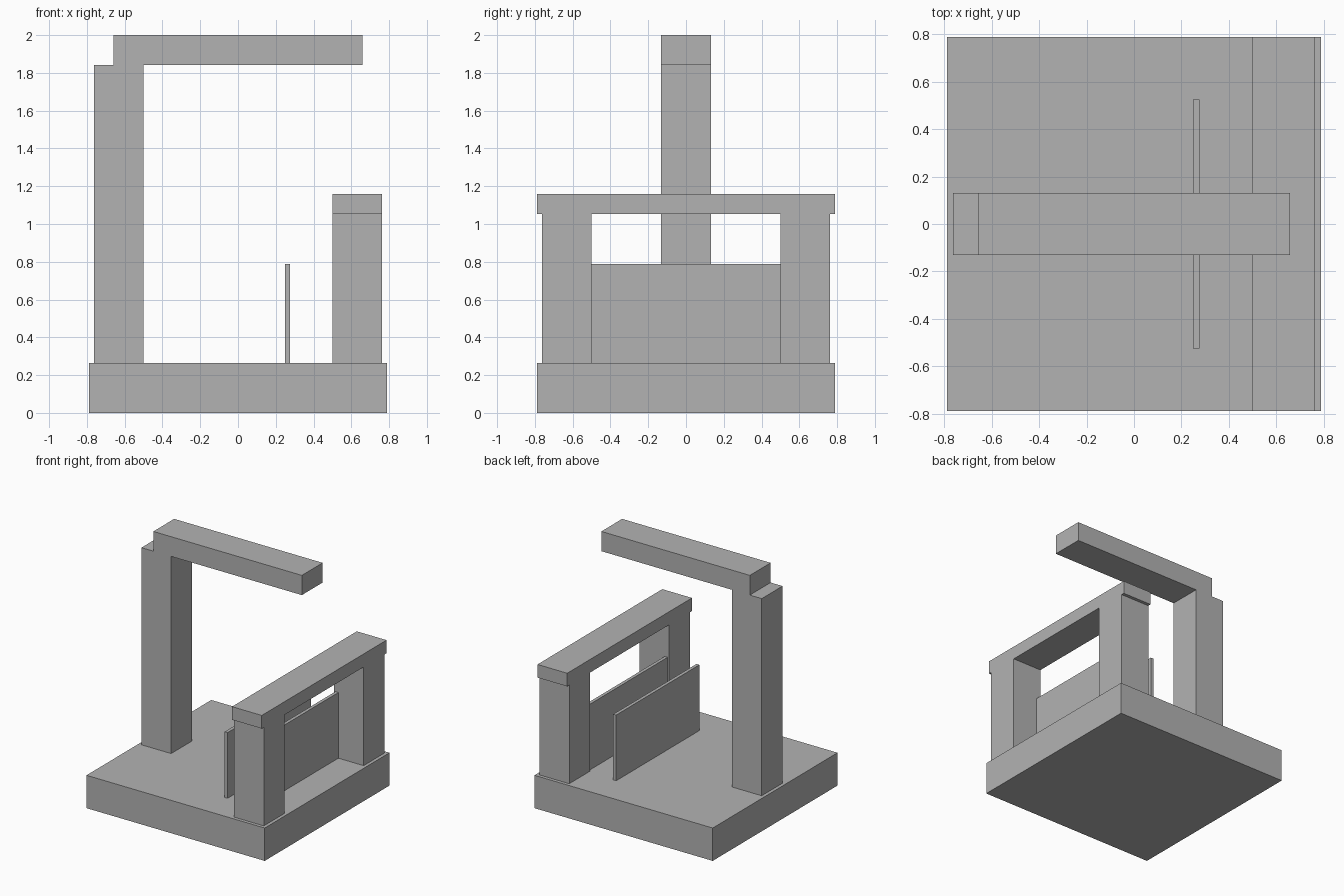
import bpy

default_cube = bpy.data.objects.get("Cube")
if default_cube:
    bpy.data.objects.remove(default_cube, do_unlink=True)

U = 2 / 7.6  # design module: the model is 7.6 modules tall

grey = bpy.data.materials.new("mid_grey")
grey.use_nodes = True
colour = (0.45, 0.45, 0.45, 1)
grey.diffuse_color = colour
grey.node_tree.nodes["Principled BSDF"].inputs["Base Color"].default_value = colour


def box(name, centre, size, bottom):
    """Box with size in modules, standing at the given bottom height."""
    x, y = centre
    bpy.ops.mesh.primitive_cube_add(
        size=1, location=(x * U, y * U, (bottom + size[2] / 2) * U))
    obj = bpy.context.object
    obj.name = name
    obj.scale = [s * U for s in size]
    bpy.ops.object.transform_apply(location=False, rotation=False, scale=True)
    obj.data.materials.append(grey)
    return obj


# Square base slab
box("base", (0, 0), (6, 6, 1), 0)

# Tall post carrying the overhead arm
box("tall_post", (-2.4, 0), (1, 1, 6), 1)
box("overhead_arm", (0, 0), (5, 1, 0.6), 7)

# Gateway: two short posts under a cross beam
for side, y in (("front", -2.4), ("back", 2.4)):
    box(side + "_gate_post", (2.4, y), (1, 1, 3), 1)
box("gate_beam", (2.4, 0), (1, 6, 0.4), 4)

# Thin upright panels: one in the gateway, one standing free inside
for name, x in (("inner_panel", 1), ("gate_panel", 2)):
    box(name, (x, 0), (0.1, 4, 2), 1)
